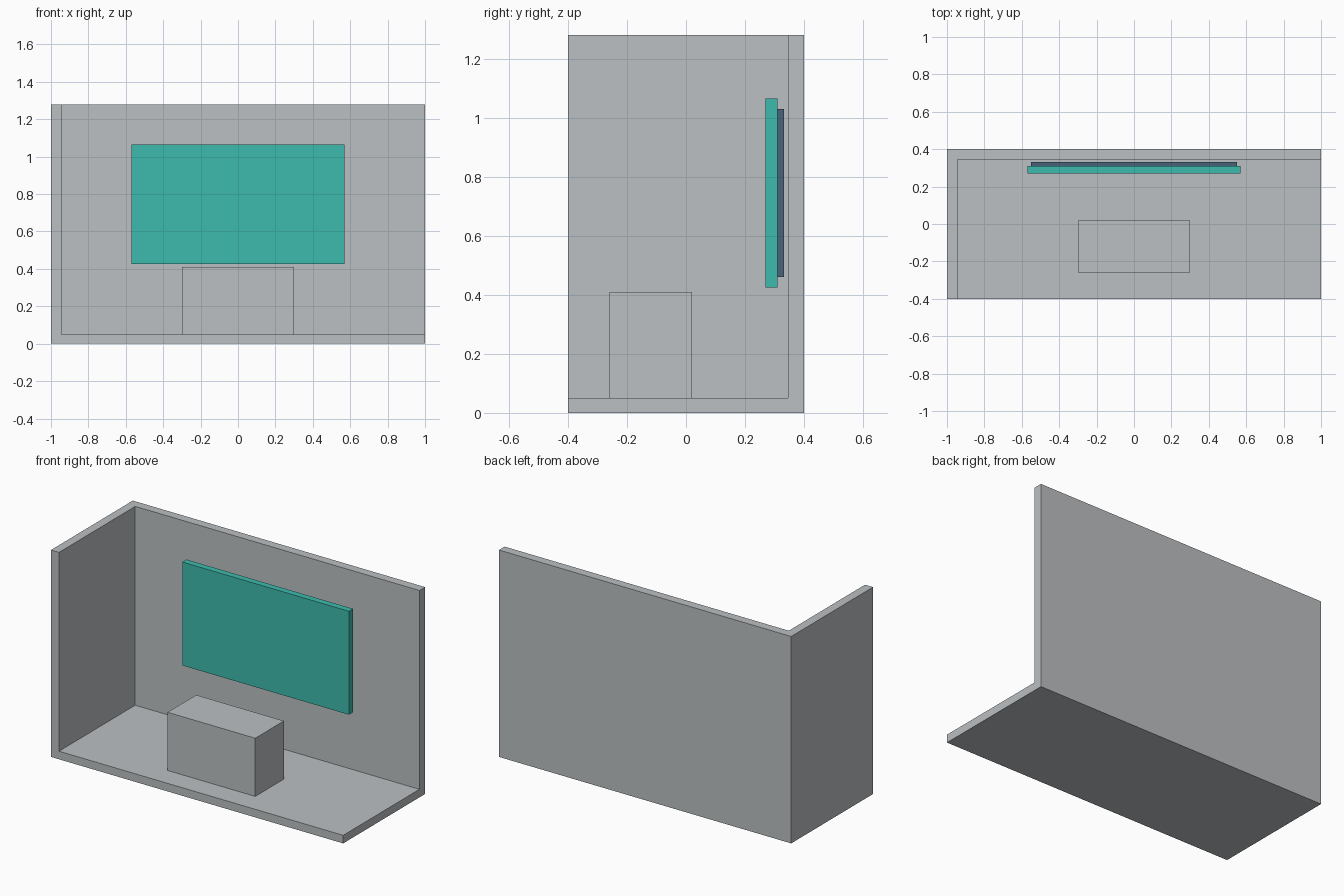
import bpy
from mathutils import Vector

default = bpy.data.objects.get("Cube")
if default:
    bpy.data.objects.remove(default, do_unlink=True)


def material(name, rgb):
    mat = bpy.data.materials.new(name)
    mat.use_nodes = True
    colour = (*rgb, 1)
    mat.diffuse_color = colour
    mat.node_tree.nodes["Principled BSDF"].inputs["Base Color"].default_value = colour
    return mat


def box(name, low, high, mat):
    """Box spanning two opposite corners."""
    low, high = Vector(low), Vector(high)
    bpy.ops.mesh.primitive_cube_add(size=1, location=(low + high) / 2)
    obj = bpy.context.object
    obj.name = name
    obj.scale = high - low
    bpy.ops.object.transform_apply(location=False, rotation=False, scale=True)
    obj.data.materials.append(mat)
    return obj


grey = material("light grey", (0.50, 0.525, 0.54))
teal = material("teal", (0.047, 0.50, 0.42))
slate = material("slate blue", (0.065, 0.125, 0.19))

WALL = 0.055
HEIGHT = 1.28

# Corner room: floor, back wall and right wall as one solid
room = box("room_shell", (-1, -0.4, 0), (1, 0.4, HEIGHT), grey)
cutter = box("room_cutter", (-1 + WALL, -0.6, 0.05), (1.2, 0.4 - WALL, HEIGHT + 0.2), grey)
cutter.hide_render = True
cut = room.modifiers.new("hollow", "BOOLEAN")
cut.operation = "DIFFERENCE"
cut.solver = "EXACT"
cut.object = cutter
bpy.context.view_layer.objects.active = room
bpy.ops.object.modifier_apply(modifier=cut.name)
bpy.data.objects.remove(cutter, do_unlink=True)

# Block on the floor
box("table_block", (-0.3, -0.26, 0.05), (0.3, 0.02, 0.41), grey)

# Panel hung in front of the back wall, with its smaller backing
box("screen", (-0.57, 0.27, 0.425), (0.57, 0.31, 1.065), teal)
box("screen_backing", (-0.55, 0.31, 0.46), (0.55, 0.332, 1.03), slate)
